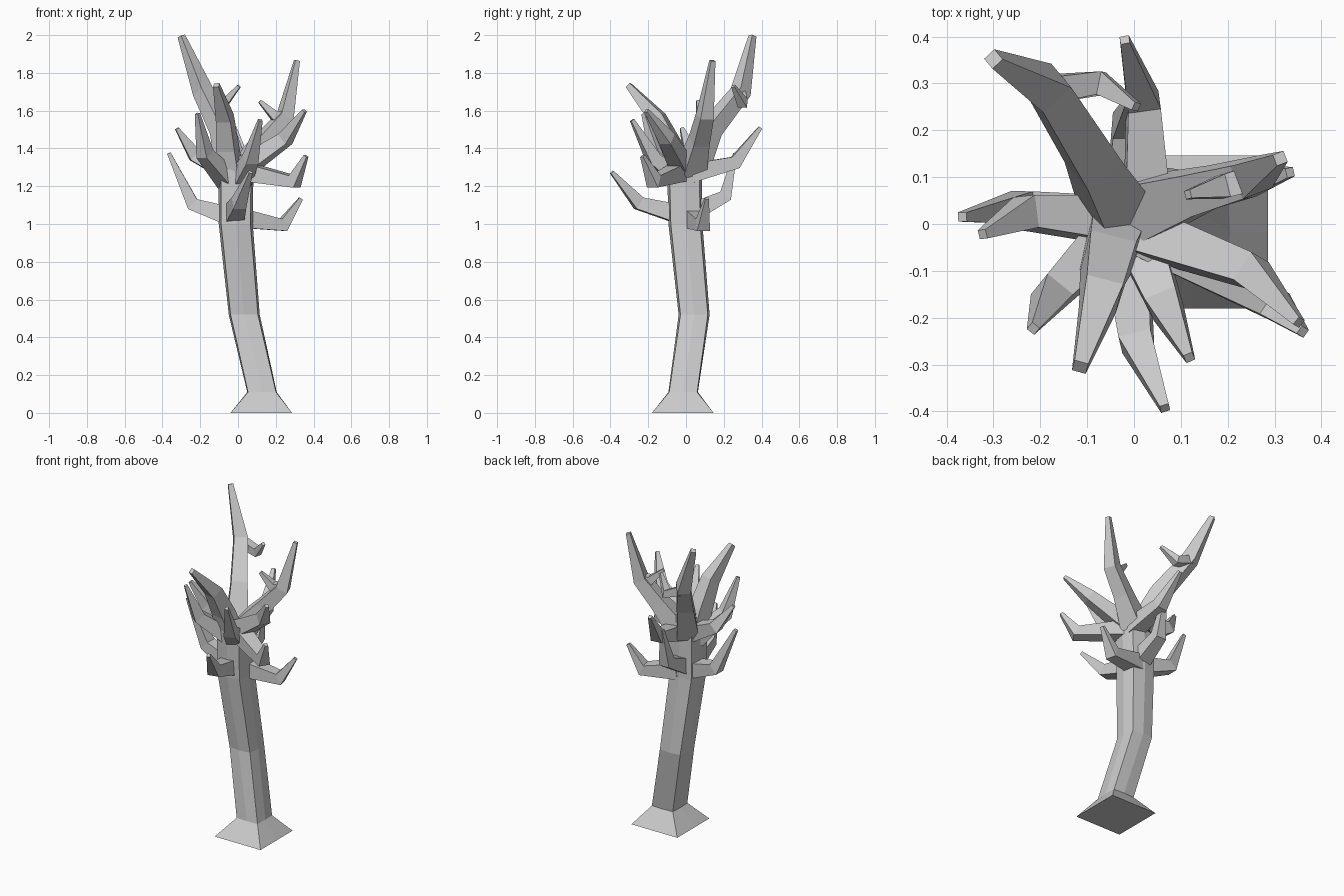
import bpy
from mathutils import Vector

if "Cube" in bpy.data.objects:
    bpy.data.objects.remove(bpy.data.objects["Cube"])


def make_object(name, rings, cap_point=None):
    """Skin a stack of equal-sized rings into a closed flat-shaded mesh."""
    n = len(rings[0])
    verts = [tuple(v) for ring in rings for v in ring]
    faces = [list(range(n))[::-1]]
    for k in range(len(rings) - 1):
        for i in range(n):
            j = (i + 1) % n
            faces.append([k * n + i, k * n + j, (k + 1) * n + j, (k + 1) * n + i])
    top = [(len(rings) - 1) * n + i for i in range(n)]
    if cap_point:
        verts.append(cap_point)
        faces += [[top[i], top[(i + 1) % n], len(verts) - 1] for i in range(n)]
    else:
        faces.append(top)
    mesh = bpy.data.meshes.new(name)
    mesh.from_pydata(verts, [], faces)
    mesh.update()
    obj = bpy.data.objects.new(name, mesh)
    bpy.context.collection.objects.link(obj)
    return obj


def trunk_ring(cx, cy, z, r, corner):
    """Square ring with a point in the middle of every side."""
    c = r * corner
    pts = [(r, 0), (c, c), (0, r), (-c, c), (-r, 0), (-c, -c), (0, -r), (c, -c)]
    return [(cx + x, cy + y, z) for x, y in pts]


def branch(name, points, sizes):
    """Bent four-sided branch tapering along its points."""
    p = [Vector(q) for q in points]
    flat = p[-1] - p[0]
    flat.z = 0
    side = Vector((0, 0, 1)).cross(flat.normalized())
    rings = []
    for i, q in enumerate(p):
        a = (q - p[i - 1]).normalized() if i else Vector()
        b = (p[i + 1] - q).normalized() if i < len(p) - 1 else Vector()
        t = (a + b).normalized()
        s = (side - t * side.dot(t)).normalized()
        u = t.cross(s)
        h = sizes[i] / 2
        rings.append([q + s * x * h + u * y * h
                      for x, y in ((-1, -1), (1, -1), (1, 1), (-1, 1))])
    make_object(name, rings)


# Trunk: flared square foot, leaning bole, low pointed crown
make_object("trunk", [
    trunk_ring(0.123, -0.017, 0.00, 0.163, 1.0),
    trunk_ring(0.127, -0.015, 0.11, 0.078, 0.95),
    trunk_ring(0.033, 0.043, 0.52, 0.082, 0.88),
    trunk_ring(-0.012, -0.003, 1.00, 0.090, 0.86),
    trunk_ring(-0.010, -0.008, 1.29, 0.092, 0.86),
], cap_point=(0.025, -0.01, 1.35))

# Main upper limbs
big = (0.13, 0.095, 0.08, 0.03)
branch("limb_back_left", [(-0.03, 0.03, 1.28), (-0.085, 0.13, 1.50),
                          (-0.185, 0.29, 1.70), (-0.30, 0.352, 1.995)], big)
branch("limb_right", [(0.02, 0.03, 1.29), (0.14, 0.07, 1.44),
                      (0.25, 0.10, 1.57), (0.312, 0.14, 1.865)],
       (0.13, 0.09, 0.075, 0.025))
branch("limb_front", [(-0.04, -0.02, 1.25), (-0.055, -0.07, 1.40),
                      (-0.07, -0.15, 1.56), (-0.115, -0.305, 1.735)],
       (0.12, 0.10, 0.08, 0.03))

# Small twigs on the limbs
twig = (0.055, 0.05, 0.018)
branch("twig_back", [(-0.17, 0.29, 1.68), (-0.07, 0.30, 1.64), (0.005, 0.25, 1.73)], twig)
branch("twig_right", [(0.26, 0.10, 1.57), (0.19, 0.08, 1.575), (0.115, 0.063, 1.65)], twig)

# Side branches: inner end, elbow, tip
mid = (0.10, 0.07, 0.02)
side_branches = {
    "upper_right": [(0.03, -0.02, 1.30), (0.25, -0.10, 1.45), (0.352, -0.21, 1.60)],
    "middle_right": [(0.02, -0.02, 1.28), (0.30, -0.17, 1.225), (0.36, -0.23, 1.36)],
    "lower_right": [(0.02, 0.04, 1.03), (0.24, 0.09, 0.995), (0.333, 0.11, 1.135)],
    "upper_left": [(-0.04, 0.01, 1.27), (-0.23, 0.025, 1.365), (-0.323, -0.022, 1.505)],
    "lower_left": [(-0.04, 0.01, 1.04), (-0.24, 0.035, 1.105), (-0.366, 0.015, 1.375)],
    "front_left": [(-0.05, -0.02, 1.23), (-0.175, -0.15, 1.37), (-0.215, -0.223, 1.585)],
    "front_right": [(0.01, -0.03, 1.23), (0.065, -0.17, 1.34), (0.118, -0.285, 1.55)],
    "lower_front": [(-0.02, -0.03, 1.05), (0.005, -0.25, 1.11), (0.066, -0.393, 1.275)],
    "upper_back": [(0.03, 0.03, 1.27), (0.02, 0.26, 1.325), (-0.02, 0.393, 1.51)],
    "lower_back": [(-0.01, 0.03, 1.06), (-0.01, 0.21, 1.15), (-0.01, 0.26, 1.375)],
}
for label, pts in side_branches.items():
    branch("branch_" + label, pts, mid)
